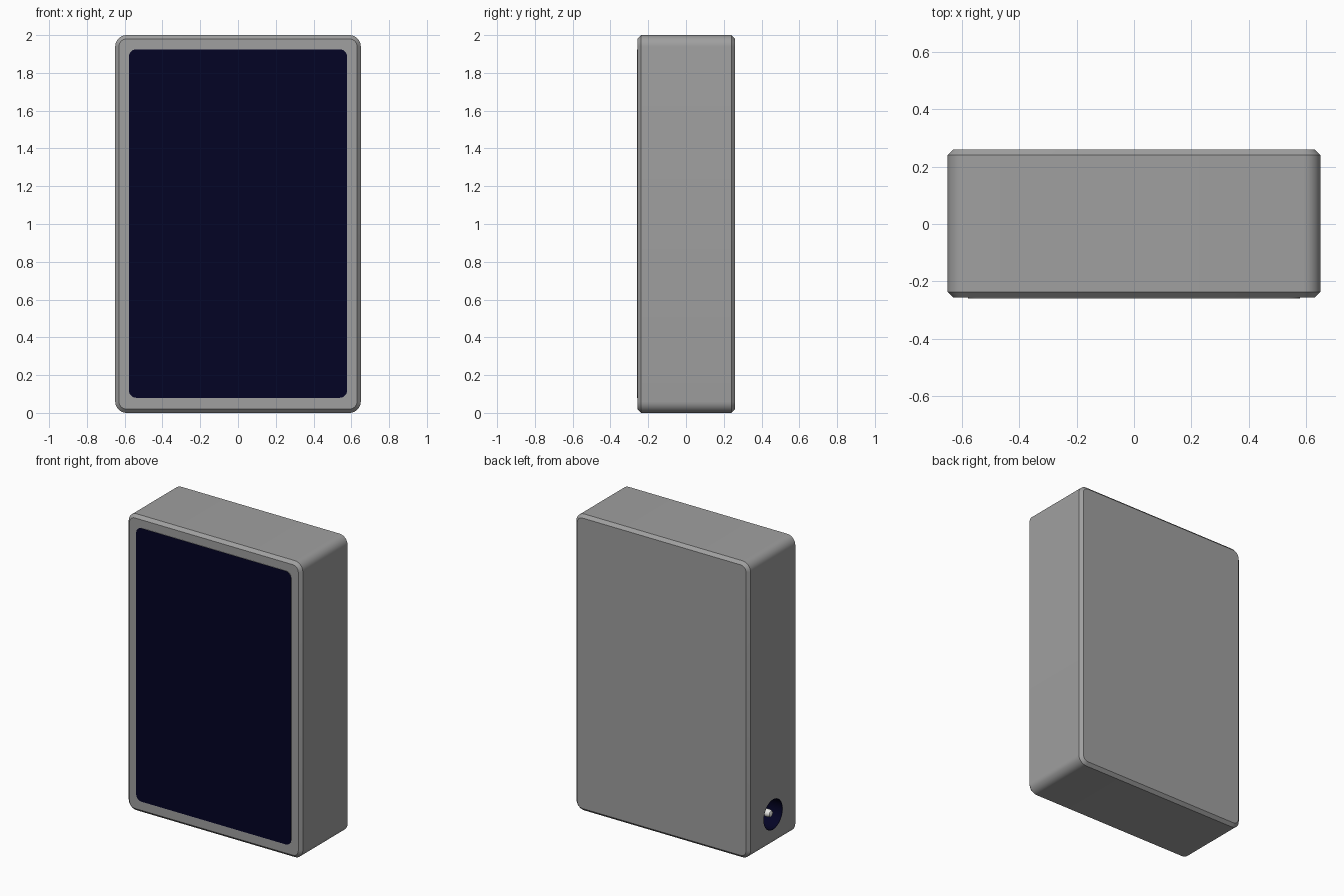
import bpy, bmesh
from math import cos, sin, pi

if "Cube" in bpy.data.objects:
    bpy.data.objects.remove(bpy.data.objects["Cube"])

GREY = (0.35, 0.35, 0.35)
NAVY = (0.001, 0.001, 0.018)


def paint(obj, color):
    mat = bpy.data.materials.new(obj.name + "_colour")
    mat.diffuse_color = (*color, 1)
    mat.use_nodes = True
    mat.node_tree.nodes["Principled BSDF"].inputs["Base Color"].default_value = mat.diffuse_color
    obj.data.materials.append(mat)


def make(name, bm, color=None):
    bmesh.ops.recalc_face_normals(bm, faces=bm.faces)
    mesh = bpy.data.meshes.new(name)
    bm.to_mesh(mesh)
    bm.free()
    obj = bpy.data.objects.new(name, mesh)
    bpy.context.collection.objects.link(obj)
    if color:
        paint(obj, color)
    return obj


def smooth(obj):
    bpy.ops.object.select_all(action='DESELECT')
    obj.select_set(True)
    bpy.context.view_layer.objects.active = obj
    bpy.ops.object.shade_smooth_by_angle(angle=pi / 6)


def bridge(bm, rings):
    for a, b in zip(rings, rings[1:]):
        n = len(a)
        for i in range(n):
            j = (i + 1) % n
            bm.faces.new((a[i], a[j], b[j], b[i]))


def rounded_slab(name, w, z0, z1, radius, layers, color=None, seg=8):
    """Rounded rectangle in x/z lofted along y; layers are (y, inset)."""
    bm = bmesh.new()
    rings = []
    for y, inset in layers:
        r = radius - inset
        ring = []
        for q, (sx, top) in enumerate([(1, 1), (-1, 1), (-1, 0), (1, 0)]):
            cx = sx * (w - radius)
            cz = z1 - radius if top else z0 + radius
            for k in range(seg + 1):
                a = (q + k / seg) * pi / 2
                ring.append(bm.verts.new((cx + r * cos(a), y, cz + r * sin(a))))
        rings.append(ring)
    bridge(bm, rings)
    bm.faces.new(rings[0])
    bm.faces.new(rings[-1])
    return make(name, bm, color)


def turned(name, profile, color=None, seg=32, z=0.213):
    """Part turned about the jack axis; profile is (depth into body, radius)."""
    bm = bmesh.new()
    rings = [[bm.verts.new((-0.65 + d, r * cos(2 * pi * i / seg),
                            z + r * sin(2 * pi * i / seg)))
              for i in range(seg)] for d, r in profile]
    bridge(bm, rings)
    bm.faces.new(rings[-1])
    if profile[0][1] == profile[1][1]:
        bm.faces.new(rings[0])
    return make(name, bm, color)


# Case with chamfered front and back edges
case = rounded_slab("case", 0.65, 0, 2, 0.06,
                    [(-0.257, 0.02), (-0.237, 0), (0.24, 0), (0.26, 0.02)], GREY)

# Socket hole low on the left side
cutter = turned("socket_cutter", [(-0.1, 0.102), (0.26, 0.102)])
cutter.hide_render = True
mod = case.modifiers.new("socket_hole", 'BOOLEAN')
mod.operation = 'DIFFERENCE'
mod.solver = 'EXACT'
mod.object = cutter
bpy.context.view_layer.objects.active = case
bpy.ops.object.modifier_apply(modifier=mod.name)
bpy.data.objects.remove(cutter)
smooth(case)

# Dark front panel with grey sides, standing just proud of the case
panel = rounded_slab("front_panel", 0.578, 0.08, 1.925, 0.04,
                     [(-0.26, 0), (-0.25, 0)], NAVY)
paint(panel, GREY)
for face in panel.data.polygons:
    face.material_index = 0 if face.normal.y < -0.5 else 1
smooth(panel)

# Socket lining and centre pin
lining = turned("socket_lining", [(0, 0.103), (0, 0.099), (0.25, 0.099)], NAVY)
if lining.data.polygons[0].normal.x > 0:
    lining.data.flip_normals()
smooth(lining)
pin = turned("socket_pin", [(0.25, 0.025), (0.03, 0.025), (0.015, 0.019),
                            (0.01, 0.008)], (0.8, 0.8, 0.77), seg=24)
smooth(pin)
